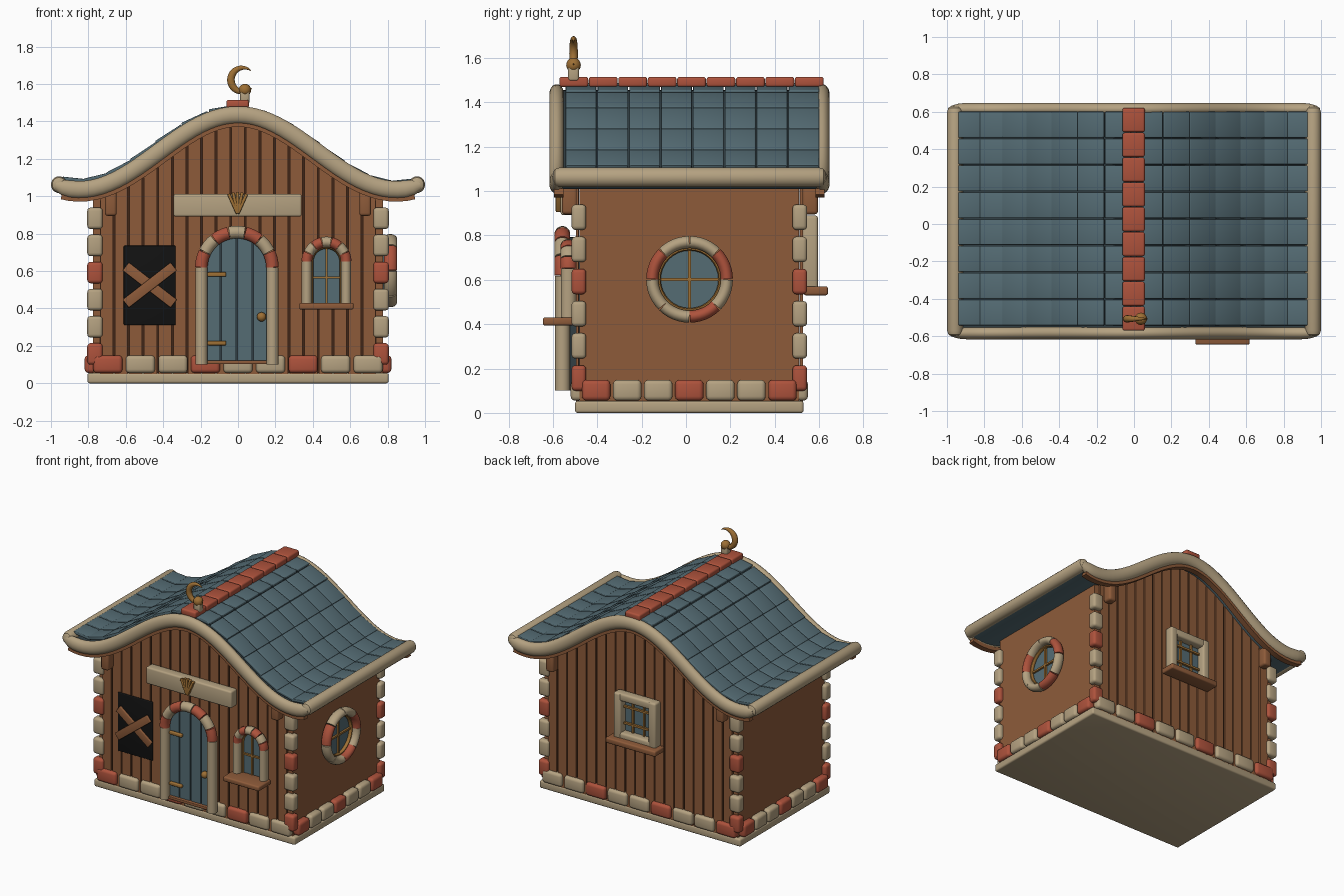
import bpy, bmesh, math
from math import sin, cos, pi, radians
from mathutils import Matrix, Vector

if "Cube" in bpy.data.objects:
    bpy.data.objects.remove(bpy.data.objects["Cube"])


def colour(name, r, g, b):
    m = bpy.data.materials.new(name)
    m.diffuse_color = (r, g, b, 1)
    m.use_nodes = True
    m.node_tree.nodes["Principled BSDF"].inputs["Base Color"].default_value = m.diffuse_color
    return m


BEIGE = colour("beige stone", .46, .36, .22)
RED = colour("red brick", .42, .085, .045)
BROWN = colour("brown wood", .27, .105, .042)
DARK = colour("dark wood gap", .05, .018, .008)
SLATE = colour("slate blue", .09, .15, .175)
DSLATE = colour("dark slate gap", .03, .048, .056)
GOLD = colour("old gold", .34, .16, .035)
BLACK = colour("black", .006, .006, .006)
YC = .015                                   # centre of the house in y


def roof_z(x):
    return 1.235 + .2 * cos(pi * x / .85)


def box(bm, c, s, bev=0, rot=Matrix(), mi=0):
    vs = bmesh.ops.create_cube(bm, size=1, matrix=Matrix.Translation(c) @ rot @ Matrix.Diagonal((*s, 1)))["verts"]
    for f in {f for v in vs for f in v.link_faces}:
        f.material_index = mi
    if bev:
        bmesh.ops.bevel(bm, geom=list({e for v in vs for e in v.link_edges}), offset=bev,
                        segments=3, profile=.5, affect='EDGES', material=-1)


def prism(bm, pts, y0, y1, mi=0):
    a = [bm.verts.new((x, y0, z)) for x, z in pts]
    b = [bm.verts.new((x, y1, z)) for x, z in pts]
    n = len(pts)
    fs = [bm.faces.new(a), bm.faces.new(b[::-1])]
    fs += [bm.faces.new((a[i], b[i], b[(i + 1) % n], a[(i + 1) % n])) for i in range(n)]
    for f in fs:
        f.material_index = mi


def sweep(bm, pts, y, ry, rn, mi=0, scale=None, sides=12, off=0):
    """Sweep an elliptical (or 4-sided) section along a path in the xz plane."""
    rings = []
    for i, p in enumerate(pts):
        q, r = pts[max(i - 1, 0)], pts[min(i + 1, len(pts) - 1)]
        t = Vector((r[0] - q[0], r[1] - q[1])).normalized()
        s = scale[i] if scale else 1
        ring = []
        for k in range(sides):
            a = 2 * pi * (k + .5) / sides
            d = rn * s * sin(a) + off
            ring.append(bm.verts.new((p[0] - t.y * d, y + ry * s * cos(a), p[1] + t.x * d)))
        rings.append(ring)
    fs = [bm.faces.new(rings[0]), bm.faces.new(rings[-1][::-1])]
    for a, b in zip(rings, rings[1:]):
        fs += [bm.faces.new((a[k], b[k], b[(k + 1) % sides], a[(k + 1) % sides])) for k in range(sides)]
    for f in fs:
        f.material_index = mi


def arc(cx, cz, r, a0, a1, n=8):
    return [(cx + r * cos(radians(a0 + (a1 - a0) * i / n)), cz + r * sin(radians(a0 + (a1 - a0) * i / n)))
            for i in range(n + 1)]


def ball(bm, c, r, mi=0):
    vs = bmesh.ops.create_uvsphere(bm, u_segments=16, v_segments=10, radius=r, matrix=Matrix.Translation(c))["verts"]
    for f in {f for v in vs for f in v.link_faces}:
        f.material_index = mi


def finish(name, bm, *mats, turn=None):
    if turn:
        bm.transform(turn)
    bmesh.ops.recalc_face_normals(bm, faces=bm.faces)
    me = bpy.data.meshes.new(name)
    bm.to_mesh(me)
    bm.free()
    for m in mats:
        me.materials.append(m)
    bpy.context.collection.objects.link(bpy.data.objects.new(name, me))


new = bmesh.new
rot_y = lambda a: Matrix.Rotation(a, 4, 'Y')

# Base slab and wall body
bm = new(); box(bm, (0, YC, .027), (1.61, 1.03, .055), .012); finish("base_slab", bm, BEIGE)
xs = [-.775 + 1.55 * i / 32 for i in range(33)]
bm = new()
prism(bm, [(-.775, .03)] + [(.775, .03)] + [(x, roof_z(x) - .01) for x in xs[::-1]], -.48, .51)
finish("walls", bm, BROWN)

# Plank cladding with dark gaps on the front and back walls
for name, y0, y1, y2 in (("front_planks", -.482, -.486, -.497), ("back_planks", .512, .516, .527)):
    bm = new()
    prism(bm, [(-.74, .04), (.74, .04)] + [(x * .95, roof_z(x * .95) - .012) for x in xs[::-1]], y0, y1, 1)
    for i in range(19):
        a, b = -.741 + .078 * i + .005, -.741 + .078 * (i + 1) - .005
        prism(bm, [(a, .05), (b, .05), (b, roof_z(b) - .015), (a, roof_z(a) - .015)], y0, y2)
    finish(name, bm, BROWN, DARK)

# Foundation stones, every third one red
bm = new()
for i in range(9):
    for y in (-.485, .515):
        box(bm, (-.696 + .174 * i, y, .102), (.156, .07, .094), .02, mi=int(i % 3 == 0))
for i in range(7):
    for x in (-.785, .785):
        box(bm, (x, YC + (i - 3) * .14, .102), (.07, .128, .094), .02, mi=int(i % 3 == 0))
finish("foundation_stones", bm, BEIGE, RED)

# Corner stones
bm = new()
for i in range(6):
    for x in (-.765, .765):
        for y in (-.483, .513):
            box(bm, (x, y, .157 + .145 * i), (.082, .066, .115), .018, mi=int(i % 3 == 0))
finish("corner_stones", bm, BEIGE, RED)

# Roof sheet, then rows of tiles on each side
rx = [-.95 + 1.9 * i / 48 for i in range(49)]
bm = new()
prism(bm, [(x, roof_z(x) - .02) for x in rx] + [(x, roof_z(x) + .02) for x in rx[::-1]], -.57, .6)
finish("roof_sheet", bm, DSLATE)
bm = new()
prism(bm, [(x, roof_z(x) - .026) for x in rx] + [(x, roof_z(x) - .021) for x in rx[::-1]], -.57, .6)
finish("roof_underside", bm, SLATE)
bm = new()
for side, lift in ((-1, .046), (1, .036)):
    for i in range(7):
        a, b = .01 + .133 * i, .01 + .133 * (i + 1)
        za, zb = roof_z(a), roof_z(b)
        ang = math.atan2(za - zb, b - a)
        for j in range(8):
            c = (side * ((a + b) / 2 + sin(ang) * lift), -.545 + .1435 * (j + .5), (za + zb) / 2 + cos(ang) * lift)
            box(bm, c, (math.hypot(b - a, za - zb) + .004, .138, .02), .005, rot_y(side * (ang - .04)))
finish("roof_tiles", bm, SLATE)

# Ridge bricks
bm = new()
for i in range(9):
    box(bm, (-.002, -.572 + .1327 * (i + .5), 1.492), (.12, .13, .046), .012)
finish("ridge_bricks", bm, RED)

# Rounded gable trims, brown boards beneath them, and eave rolls
px = [-.975 + 1.95 * i / 48 for i in range(49)]
path = [(x, roof_z(x) + .3 * max(0, abs(x) - .85) ** 2) for x in px]
ends = [.55, .9] + [1] * 45 + [.9, .55]
for name, y in (("front", -.583), ("back", .614)):
    bm = new(); sweep(bm, path, y, .034, .047, scale=ends, sides=16); finish(name + "_gable_trim", bm, BEIGE)
    bm = new(); sweep(bm, path[1:-1], y + (.01 if y < 0 else -.01), .03, .02, sides=4, off=-.05)
    finish(name + "_gable_board", bm, BROWN)
for name, x in (("left", -.957), ("right", .957)):
    bm = new()
    sweep(bm, [(u, 1.062) for u in (-.6, -.59, -.57, .6, .62, .63)], -x, .043, .045,
          scale=[.5, .85, 1, 1, .85, .5], sides=16)
    finish(name + "_eave_roll", bm, BEIGE, turn=Matrix.Rotation(pi / 2, 4, 'Z'))

# Brackets under the gable ends
bm = new()
for x in (-.68, .68):
    for y in (-.525, .56):
        box(bm, (x, y, .965), (.062, .07, .14), .015)
finish("roof_brackets", bm, BROWN)

# Crescent finial on a post
bm = new(); box(bm, (.037, -.507, 1.53), (.05, .05, .07), .012); finish("finial_post", bm, BEIGE)
bm = new()
ball(bm, (.037, -.507, 1.568), .033)
sweep(bm, arc(.027, 1.622, .065, 50, 315, 24), -.507, .02, .021,
      scale=[.12 + .88 * sin(pi * i / 24) for i in range(25)])
finish("crescent_finial", bm, GOLD)

# Sign board with a fan emblem
bm = new(); box(bm, (-.002, -.53, .952), (.685, .07, .122), .012); finish("sign_board", bm, BEIGE)
bm = new()
for i in range(5):
    a = radians(-24 + 12 * i)
    box(bm, (-.002 + .06 * sin(a), -.575, .905 + .06 * cos(a)), (.017, .025, .115), .005, rot_y(a))
finish("fan_emblem", bm, GOLD)


def arched(bm, cx, zc, z0, r, y0, y1, mi=0):
    prism(bm, [(cx - r, z0), (cx + r, z0)] + arc(cx, zc, r, 0, 180, 20), y0, y1, mi)


def arch_frame(name, cx, zc, z0, r, y, ry, rn):
    bm = new()
    for s in (-1, 1):
        sweep(bm, [(cx + s * r, z0), (cx + s * r, zc)], y, ry, rn, sides=16)
    for i in range(7):
        w = 180 / 7
        sweep(bm, arc(cx, zc, r, i * w + .6, (i + 1) * w - .6, 5), y, ry * 1.04, rn * 1.04, int(i % 2 == 0), sides=16)
    finish(name, bm, BEIGE, RED)


# Door: frame, boards, hinges, knob, threshold
DX, DZ = -.006, .618
arch_frame("door_frame", DX, DZ, .1, .19, -.557, .034, .033)
bm = new()
arched(bm, DX, DZ, .11, .175, -.527, -.48, 1)
for i in range(4):
    a, b = -.17 + .085 * i + .004, -.17 + .085 * (i + 1) - .004
    top = [(DX + b + (a - b) * k / 4, DZ + math.sqrt(.172 ** 2 - (b + (a - b) * k / 4) ** 2)) for k in range(5)]
    prism(bm, [(DX + a, .115), (DX + b, .115)] + top, -.537, -.5)
finish("door", bm, SLATE, DSLATE)
bm = new(); box(bm, (DX, -.53, .112), (.36, .06, .02), .004); finish("door_threshold", bm, BROWN)
bm = new()
for z in (.215, .582):
    box(bm, (-.113, -.548, z), (.1, .022, .024), .006)
ball(bm, (.126, -.56, .355), .025)
finish("door_hinges_and_knob", bm, GOLD)

# Arched front window
WX, WZ = .473, .65
arch_frame("front_window_frame", WX, WZ, .42, .105, -.53, .034, .028)
bm = new(); arched(bm, WX, WZ, .42, .09, -.504, -.48); finish("front_window_glass", bm, SLATE)
bm = new()
box(bm, (WX, -.51, .58), (.012, .016, .32))
box(bm, (WX, -.51, .565), (.16, .016, .012))
sweep(bm, [(WX - .077, .42)] + arc(WX, WZ, .077, 180, 0, 16) + [(WX + .077, .42)], -.51, .012, .008, sides=8)
finish("front_window_bars", bm, GOLD)
bm = new(); box(bm, (WX, -.575, .412), (.29, .14, .036), .01); finish("front_window_sill", bm, BROWN)

# Boarded-up dark opening
bm = new(); box(bm, (-.472, -.498, .523), (.278, .014, .425), .006); finish("dark_opening", bm, BLACK)
bm = new()
for s, y in ((1, -.512), (-1, -.526)):
    box(bm, (-.472, y, .525), (.325, .016, .055), .005, rot_y(s * .66))
finish("crossed_boards", bm, BROWN)

# Round window on the right wall, modelled facing front and turned
turn = Matrix.Rotation(pi / 2, 4, 'Z')
bm = new()
for i in range(8):
    sweep(bm, arc(.016, .602, .168, 45 * i + .5, 45 * i + 44.5, 6), -.815, .036, .028, int(i % 3 == 0), sides=16)
finish("round_window_frame", bm, BEIGE, RED, turn=turn)
bm = new(); prism(bm, arc(.016, .602, .15, 0, 348.75, 31), -.785, -.76); finish("round_window_glass", bm, SLATE, turn=turn)
bm = new()
sweep(bm, arc(.016, .602, .138, 0, 360, 32), -.795, .014, .009, sides=8)
box(bm, (.016, -.79, .602), (.013, .018, .27))
box(bm, (.016, -.79, .602), (.27, .018, .013))
finish("round_window_bars", bm, GOLD, turn=turn)

# Square back window
bm = new()
for s in (-1, 1):
    box(bm, (s * .14, .56, .72), (.058, .07, .34), .014)
    box(bm, (0, .558, .72 + s * .142), (.33, .066, .056), .014)
finish("back_window_frame", bm, BEIGE)
bm = new(); box(bm, (0, .528, .72), (.26, .012, .27)); finish("back_window_glass", bm, SLATE)
bm = new()
for x in (-.045, .045):
    box(bm, (x, .542, .72), (.012, .016, .25))
for z in (.665, .785):
    box(bm, (0, .548, z), (.25, .016, .014))
finish("back_window_bars", bm, GOLD)
bm = new(); box(bm, (0, .585, .55), (.4, .11, .04), .01); finish("back_window_sill", bm, BROWN)

# Smooth shading with sharp edges kept
for o in bpy.data.objects:
    o.select_set(True)
    bpy.context.view_layer.objects.active = o
bpy.ops.object.shade_smooth_by_angle(angle=radians(38))
